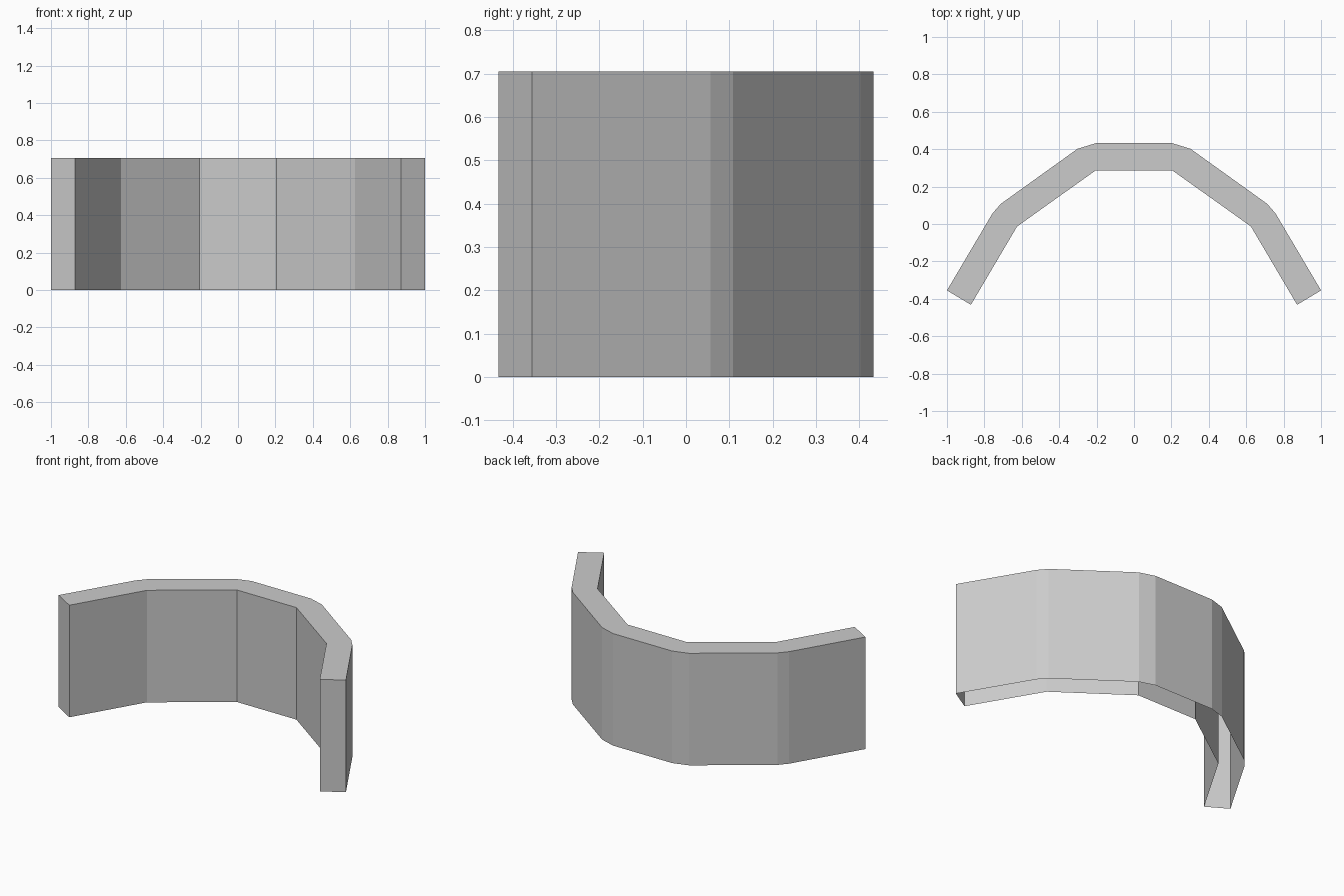
import bpy, bmesh

if "Cube" in bpy.data.objects:
    bpy.data.objects.remove(bpy.data.objects["Cube"])

HEIGHT = 0.705

# Right half of the plan outline: outer side from the middle to the tip, then back along the inner side
outer = [(0.205, 0.432), (0.302, 0.402), (0.712, 0.108), (0.757, 0.056), (1.0, -0.355)]
inner = [(0.872, -0.432), (0.625, -0.013), (0.207, 0.285)]
half = outer + inner
outline = half + [(-x, y) for x, y in reversed(half)]

# Curved wall: outline raised to full height, capped on top, open underneath
bm = bmesh.new()
base = bm.faces.new([bm.verts.new((x, y, 0)) for x, y in outline])
raised = bmesh.ops.extrude_face_region(bm, geom=[base], use_keep_orig=True)
top = [v for v in raised["geom"] if isinstance(v, bmesh.types.BMVert)]
bmesh.ops.translate(bm, verts=top, vec=(0, 0, HEIGHT))
bmesh.ops.recalc_face_normals(bm, faces=bm.faces)
under = [f for f in bm.faces if all(v.co.z < 0.001 for v in f.verts)]
bmesh.ops.delete(bm, geom=under, context='FACES_ONLY')

mesh = bpy.data.meshes.new("curved_wall")
bm.to_mesh(mesh)
bm.free()
wall = bpy.data.objects.new("curved_wall", mesh)
bpy.context.collection.objects.link(wall)
